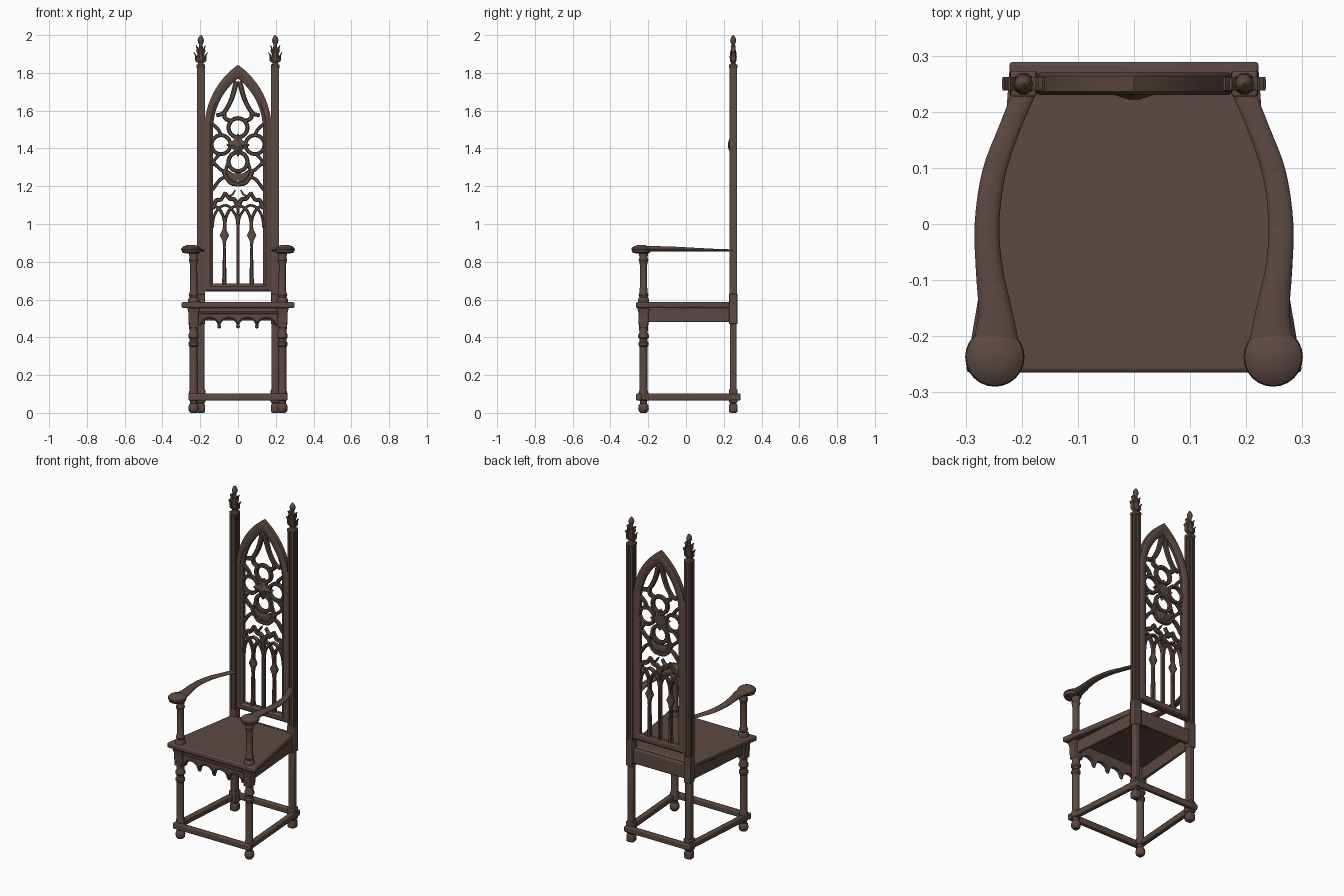
import bpy, bmesh, math
from mathutils import Vector

if "Cube" in bpy.data.objects:
    bpy.data.objects.remove(bpy.data.objects["Cube"])

wood = bpy.data.materials.new("dark brown wood")
wood.diffuse_color = (0.108, 0.067, 0.052, 1)
wood.use_nodes = True
wood.node_tree.nodes["Principled BSDF"].inputs["Base Color"].default_value = wood.diffuse_color


def finish(name, bm, bevel=0.0):
    bmesh.ops.recalc_face_normals(bm, faces=bm.faces)
    me = bpy.data.meshes.new(name)
    bm.to_mesh(me)
    bm.free()
    ob = bpy.data.objects.new(name, me)
    bpy.context.collection.objects.link(ob)
    me.materials.append(wood)
    if bevel:
        m = ob.modifiers.new("Bevel", 'BEVEL')
        m.width, m.segments, m.limit_method = bevel, 2, 'ANGLE'
    bpy.ops.object.select_all(action='DESELECT')
    ob.select_set(True)
    bpy.context.view_layer.objects.active = ob
    bpy.ops.object.shade_smooth_by_angle(angle=math.radians(35))
    return ob


def loft(bm, rings, caps=True, closed=False):
    vs = [[bm.verts.new(p) for p in r] for r in rings]
    n = len(vs[0])
    pairs = list(zip(vs, vs[1:])) + ([(vs[-1], vs[0])] if closed else [])
    for a, b in pairs:
        for i in range(n):
            bm.faces.new((a[i], a[(i + 1) % n], b[(i + 1) % n], b[i]))
    if caps and not closed:
        bm.faces.new(vs[0])
        bm.faces.new(vs[-1])


def prism(name, outline, z0, z1, bevel=0.0):
    bm = bmesh.new()
    loft(bm, [[(x, y, z) for x, y in outline] for z in (z0, z1)])
    return finish(name, bm, bevel)


def box(name, x, y, z0, z1, w, d, bevel=0.004):
    return prism(name, [(x - w/2, y - d/2), (x + w/2, y - d/2), (x + w/2, y + d/2), (x - w/2, y + d/2)], z0, z1, bevel)


def lathe(name, profile, x, y, n=16):
    bm = bmesh.new()
    loft(bm, [[(x + r * math.cos(2*math.pi*i/n), y + r * math.sin(2*math.pi*i/n), z) for i in range(n)]
              for r, z in profile])
    return finish(name, bm)


def beam(name, a, b, w, z0, z1):
    a, b = Vector(a), Vector(b)
    d = (b - a).normalized()
    n = Vector((-d.y, d.x)) * w / 2
    return prism(name, [a - n, b - n, b + n, a + n], z0, z1, 0.006)


def smooth(pts, k=6):
    p = [Vector(q) for q in pts]
    p = [2*p[0] - p[1]] + p + [2*p[-1] - p[-2]]
    out = []
    for i in range(1, len(p) - 2):
        for j in range(k):
            t = j / k
            out.append(0.5 * (2*p[i] + (p[i+1] - p[i-1])*t + (2*p[i-1] - 5*p[i] + 4*p[i+1] - p[i+2])*t*t
                              + (3*p[i] - p[i-1] - 3*p[i+1] + p[i+2])*t**3))
    return out + [p[-2]]


def strip(bm, pts, y0=0.238, y1=0.264, closed=False, mirror=True):
    """Flat carved bar in the XZ plane; points are (x, z, width), crowned on both faces."""
    n, c = len(pts), 0.005
    for s in ((1, -1) if mirror else (1,)):
        rings = []
        for i, (x, z, w) in enumerate(pts):
            a = pts[(i - 1) % n] if closed or i else pts[i]
            b = pts[(i + 1) % n] if closed or i < n - 1 else pts[i]
            d = Vector((b[0] - a[0], b[1] - a[1])).normalized()
            nx, nz, h = -d.y, d.x, w / 2
            k = h * 0.55
            rings.append([(s*(x + nx*o), y, z + nz*o) for o, y in
                          ((-h, y0 + c), (-k, y0), (k, y0), (h, y0 + c), (h, y1 - c), (k, y1), (-k, y1), (-h, y1 - c))])
        loft(bm, rings, closed=closed)


def ring(bm, x, z, r, w, mirror):
    strip(bm, [(x + r*math.cos(2*math.pi*i/28), z + r*math.sin(2*math.pi*i/28), w) for i in range(28)],
          closed=True, mirror=mirror)


# Seat board
prism("seat", [(-0.3, -0.265), (0.3, -0.265), (0.215, 0.24), (-0.215, 0.24)], 0.555, 0.587, 0.008)

# Legs, posts, arms and side rails, one set per side
for s, side in ((1, "right"), (-1, "left")):
    fx, fy, bx, by = s * 0.235, -0.225, s * 0.197, 0.25
    foot = [(0.016, 0.0), (0.025, 0.01), (0.028, 0.025), (0.025, 0.042), (0.018, 0.05), (0.02, 0.065)]
    lathe(side + "_front_leg", foot + [(0.026, 0.07), (0.026, 0.105), (0.021, 0.125), (0.021, 0.35), (0.027, 0.358),
          (0.027, 0.37), (0.021, 0.378), (0.021, 0.392), (0.028, 0.4), (0.028, 0.413), (0.022, 0.425),
          (0.024, 0.46), (0.028, 0.48)], fx, fy)
    bm = bmesh.new()
    loft(bm, [[(fx + i*h, fy + j*h, z) for i, j in ((-1, -1), (1, -1), (1, 1), (-1, 1))]
              for h, z in ((0.024, 0.45), (0.026, 0.49), (0.027, 0.53), (0.034, 0.556))])
    finish(side + "_leg_capital", bm, 0.004)
    lathe(side + "_arm_post", [(0.03, 0.585), (0.03, 0.6), (0.022, 0.612), (0.026, 0.625), (0.02, 0.64), (0.019, 0.78),
          (0.022, 0.8), (0.026, 0.81), (0.021, 0.822), (0.027, 0.855)], fx, fy)

    # Back leg and grooved post
    box(side + "_back_foot", bx, by, 0.0, 0.05, 0.046, 0.046, 0.01)
    box(side + "_back_leg", bx, by, 0.045, 0.52, 0.038, 0.036, 0.007)
    box(side + "_back_leg_block", bx, by, 0.055, 0.125, 0.048, 0.046)
    box(side + "_seat_block", bx, by, 0.47, 0.63, 0.046, 0.046)
    o, i, g = 0.021, 0.008, 0.014
    q = [(o, -o), (o, -i), (g, -i), (g, i), (o, i)]
    groove = [(x, y) for x, y in q] + [(-y, x) for x, y in q] + [(-x, -y) for x, y in q] + [(y, -x) for x, y in q]
    prism(side + "_back_post", [(bx + x, by + y) for x, y in groove], 0.62, 1.83)
    box(side + "_post_cap", bx, by, 1.825, 1.845, 0.046, 0.046)

    # Leafy finial
    lathe(side + "_finial", [(0.018, 1.84), (0.012, 1.855), (0.017, 1.862), (0.02, 1.885), (0.017, 1.91), (0.011, 1.935),
          (0.009, 1.95), (0.015, 1.962), (0.017, 1.974), (0.013, 1.985), (0.009, 1.993), (0.002, 2.0)], bx, by, 10)
    bm = bmesh.new()
    for d in (1, -1):
        for pts in ([(0.01, 1.86), (0.024, 1.868), (0.026, 1.89), (0.036, 1.908)],
                    [(0.008, 1.9), (0.018, 1.915), (0.018, 1.93), (0.025, 1.945)]):
            path = smooth([(bx + d*x, z) for x, z in pts], 4)
            m = len(path) - 1
            strip(bm, [(p.x, p.y, 0.016 - 0.011*k/m) for k, p in enumerate(path)], by - 0.012, by + 0.012, mirror=False)
    finish(side + "_finial_leaves", bm)

    # Curved arm: x, y, z, half width, half thickness
    bm = bmesh.new()
    path = [(0.193, 0.24, 0.860, 0.02, 0.006), (0.222, 0.17, 0.861, 0.019, 0.007), (0.25, 0.09, 0.863, 0.021, 0.009),
            (0.262, 0.0, 0.866, 0.022, 0.011), (0.258, -0.08, 0.868, 0.024, 0.013), (0.247, -0.16, 0.868, 0.031, 0.015),
            (0.246, -0.23, 0.868, 0.045, 0.015)]
    pts = smooth(path, 4)
    rings = []
    for k, p in enumerate(pts):
        a, b = pts[max(k - 1, 0)], pts[min(k + 1, len(pts) - 1)]
        d = Vector((b[0] - a[0], b[1] - a[1])).normalized()
        rings.append([(s*(p[0] - d.y*p[3]*math.cos(t)), p[1] + d.x*p[3]*math.cos(t), p[2] + p[4]*math.sin(t))
                      for t in [2*math.pi*j/14 for j in range(14)]])
    loft(bm, rings)
    finish(side + "_arm", bm)
    lathe(side + "_arm_knob", [(0.03, 0.845), (0.046, 0.848), (0.049, 0.856), (0.053, 0.864), (0.051, 0.873),
          (0.04, 0.882), (0.022, 0.888), (0.003, 0.89)], s * 0.248, -0.237, 24)

    # Side rail and side stretcher
    beam(side + "_side_apron", (s*0.238, -0.22), (s*0.2, 0.25), 0.022, 0.48, 0.556)
    beam(side + "_side_stretcher", (s*0.245, -0.25), (s*0.207, 0.275), 0.03, 0.066, 0.102)

# Front and back stretchers, back rail
beam("front_stretcher", (-0.262, -0.25), (0.262, -0.25), 0.03, 0.066, 0.102)
beam("back_stretcher", (-0.222, 0.275), (0.222, 0.275), 0.028, 0.066, 0.102)
beam("back_apron", (-0.19, 0.252), (0.19, 0.252), 0.026, 0.49, 0.58)

# Front apron with four hanging arches and drops
outline = [(0.215, 0.556), (-0.215, 0.556), (-0.215, 0.462)]
for k in range(4):
    c = -0.15 + 0.1 * k
    outline += [(c - 0.043*math.cos(math.pi*j/10), 0.462 + 0.036*math.sin(math.pi*j/10)) for j in range(11)]
outline.append((0.215, 0.462))
bm = bmesh.new()
loft(bm, [[(x, y, z) for x, z in outline] for y in (-0.236, -0.218)])
finish("front_apron", bm)
bm = bmesh.new()
strip(bm, [(-0.21, 0.53, 0.014), (0.21, 0.53, 0.014)], -0.244, -0.23, mirror=False)
for k in range(4):
    c = -0.15 + 0.1 * k
    strip(bm, [(c - 0.047*math.cos(math.pi*j/12), 0.462 + 0.041*math.sin(math.pi*j/12), 0.009) for j in range(13)],
          -0.243, -0.228, mirror=False)
finish("apron_moulding", bm)
for k in range(3):
    lathe("apron_drop", [(0.002, 0.447), (0.008, 0.451), (0.01, 0.458), (0.008, 0.465), (0.003, 0.47)],
          -0.1 + 0.1*k, -0.229, 10)


# Pointed arch frame of the back
def arch(a, spring, top, bottom):
    h = top - spring
    R = (a*a + h*h) / (2*a)
    end = math.asin(h / R)
    half = [(a - R + R*math.cos(end*j/12), spring + R*math.sin(end*j/12)) for j in range(13)]
    half[-1] = (0, top)
    return [(a, bottom)] + half + [(-x, z) for x, z in half[-2::-1]] + [(-a, bottom)]


layers = [(arch(0.178, 1.5, 1.843, 0.642), 0.236), (arch(0.168, 1.5, 1.828, 0.65), 0.23),
          (arch(0.148, 1.5, 1.795, 0.67), 0.23), (arch(0.132, 1.5, 1.77, 0.685), 0.242),
          (arch(0.132, 1.5, 1.77, 0.685), 0.26), (arch(0.148, 1.5, 1.795, 0.67), 0.27),
          (arch(0.168, 1.5, 1.828, 0.65), 0.27), (arch(0.178, 1.5, 1.843, 0.642), 0.264)]
bm = bmesh.new()
loft(bm, [[(x, y, z) for x, z in o] for o, y in layers], closed=True)
finish("back_frame", bm)

# Upper tracery: four lobes, arch braces and lower web
bm = bmesh.new()
ring(bm, 0, 1.51, 0.05, 0.022, False)
ring(bm, 0, 1.33, 0.05, 0.022, False)
ring(bm, 0.09, 1.42, 0.05, 0.02, True)


def brace(pts, w, w2=None):
    path = smooth(pts)
    m = len(path) - 1
    strip(bm, [(p.x, p.y, w + ((w2 or w) - w)*k/m) for k, p in enumerate(path)])


brace([(0.008, 1.755), (0.035, 1.66), (0.075, 1.59), (0.115, 1.575)], 0.028, 0.02)
brace([(0.072, 1.6), (0.068, 1.56), (0.035, 1.545)], 0.022)
brace([(0.136, 1.53), (0.105, 1.5), (0.09, 1.47)], 0.018)
brace([(0.136, 1.31), (0.12, 1.345), (0.095, 1.37)], 0.016)
brace([(0.05, 1.33), (0.075, 1.28), (0.136, 1.33)], 0.018)
brace([(0.0, 1.21), (0.04, 1.22), (0.07, 1.265), (0.075, 1.29)], 0.024)
brace([(0.06, 1.25), (0.095, 1.235), (0.136, 1.18)], 0.018)
brace([(0.0, 1.243), (0.03, 1.25), (0.062, 1.28)], 0.06, 0.02)
finish("rose_tracery", bm)

# Lower tracery: hoods, lancet arches, mullions with diamond swellings
bm = bmesh.new()
brace([(0.136, 1.08), (0.115, 1.125), (0.09, 1.13), (0.066, 1.168)], 0.024, 0.018)
brace([(0.0, 1.095), (0.02, 1.13), (0.045, 1.135), (0.068, 1.165)], 0.026, 0.018)
brace([(0.05, 1.145), (0.03, 1.155), (0.014, 1.18)], 0.014, 0.007)
brace([(0.07, 0.96), (0.075, 1.03), (0.1, 1.08), (0.136, 1.1)], 0.016)
brace([(0.07, 0.96), (0.065, 1.03), (0.04, 1.08), (0.0, 1.1)], 0.016)
brace([(0.0, 0.98), (0.01, 1.04), (0.045, 1.09), (0.07, 1.1)], 0.014)
brace([(0.136, 0.98), (0.127, 1.04), (0.1, 1.085), (0.07, 1.1)], 0.014)
strip(bm, [(0.072, z, w) for z, w in ((0.67, 0.026), (0.72, 0.022), (0.88, 0.014), (0.91, 0.02), (0.94, 0.05),
           (0.97, 0.02), (1.0, 0.014))])
strip(bm, [(0, 0.67, 0.018), (0, 1.11, 0.018)], mirror=False)
finish("lancet_tracery", bm)

# Central four-petalled rosette
bm = bmesh.new()
for y, k in ((0.26, 1.0), (0.238, 1.0), (0.228, 0.45), (0.222, 0.15)):
    r = [bm.verts.new((k*q*math.sin(math.pi*j/4), y, 1.418 + k*q*math.cos(math.pi*j/4)))
         for j in range(8) for q in [0.064 if j % 2 == 0 else 0.034]]
    if y != 0.26:
        for j in range(8):
            bm.faces.new((last[j], last[(j+1) % 8], r[(j+1) % 8], r[j]))
    else:
        bm.faces.new(r)
    last = r
bm.faces.new(last)
finish("rosette", bm)
